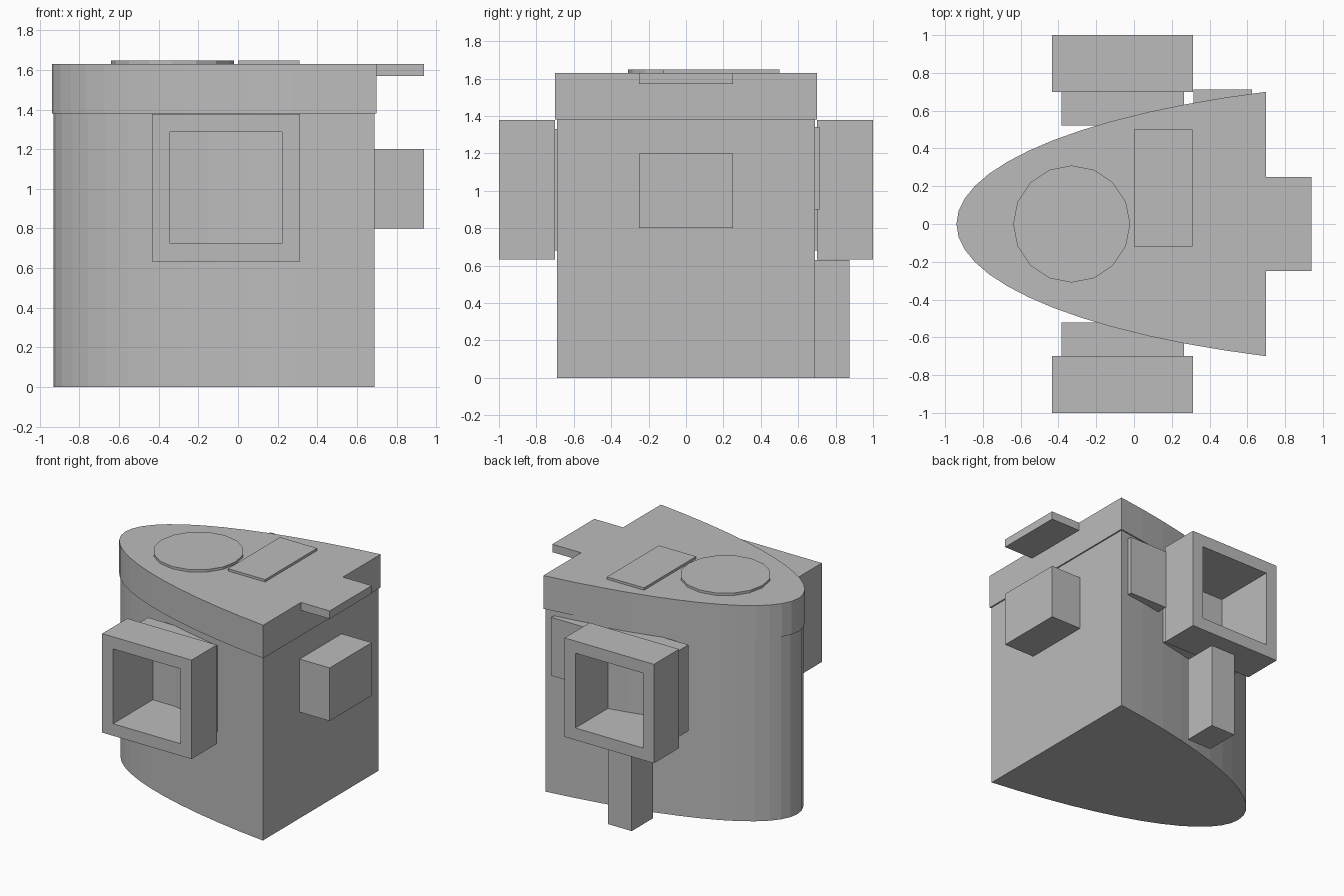
import bpy, bmesh, math

if "Cube" in bpy.data.objects:
    bpy.data.objects.remove(bpy.data.objects["Cube"])

grey = bpy.data.materials.new("plain_grey")
grey.diffuse_color = (0.5, 0.5, 0.5, 1)
grey.use_nodes = True
grey.node_tree.nodes["Principled BSDF"].inputs["Base Color"].default_value = grey.diffuse_color


def finish(name, bm):
    bmesh.ops.recalc_face_normals(bm, faces=bm.faces)
    me = bpy.data.meshes.new(name)
    bm.to_mesh(me)
    bm.free()
    me.materials.append(grey)
    ob = bpy.data.objects.new(name, me)
    bpy.context.collection.objects.link(ob)
    return ob


def loft(name, rings):
    """Skin a list of equal-length point rings and cap both ends."""
    bm = bmesh.new()
    vr = [[bm.verts.new(p) for p in ring] for ring in rings]
    n = len(vr[0])
    for a, b in zip(vr, vr[1:]):
        for i in range(n):
            j = (i + 1) % n
            bm.faces.new((a[i], a[j], b[j], b[i]))
    bm.faces.new(vr[0])
    bm.faces.new(vr[-1])
    return finish(name, bm)


def prism(name, outline, z0, z1):
    return loft(name, [[(x, y, z) for x, y in outline] for z in (z0, z1)])


def box(name, x0, x1, y0, y1, z0, z1):
    return prism(name, [(x0, y0), (x1, y0), (x1, y1), (x0, y1)], z0, z1)


def bullet(x_tip, x_flat, half, n=13):
    """Rounded nose pointing to -x, cut flat at x_flat (part of a long ellipse)."""
    a, top = 1.705, math.asin(0.910)
    k = 1 - math.cos(top)
    pts = []
    for i in range(-n, n + 1):
        t = top * i / n
        x = x_tip + (x_flat - x_tip) * (1 - math.cos(t)) / k
        pts.append((x, half * math.sin(t) / math.sin(top)))
    return pts


# Main body and the slightly wider lid
prism("body", bullet(-0.93, 0.69, 0.69), 0, 1.38)
prism("lid", bullet(-0.94, 0.70, 0.70), 1.38, 1.63)
box("lid_tab", 0.70, 0.94, -0.25, 0.25, 1.57, 1.63)

# Raised disc and plate on the lid
disc = [(-0.33 + 0.31 * math.cos(i * math.pi / 8), 0.31 * math.sin(i * math.pi / 8))
        for i in range(16)]
prism("top_disc", disc, 1.62, 1.648)
box("top_plate", 0.0, 0.31, -0.12, 0.50, 1.62, 1.648)

# Block on the flat end
box("end_block", 0.68, 0.94, -0.25, 0.25, 0.80, 1.20)


# Hollow side boxes: narrow neck, wide frame, deep square recess
def square(half, y):
    cx, cz = -0.06, 1.005
    return [(cx + sx * half, y, cz + sz * half)
            for sx, sz in ((-1, -1), (1, -1), (1, 1), (-1, 1))]


for side, s in (("front", -1), ("back", 1)):
    loft(side + "_side_box", [square(h, s * y) for h, y in (
        (0.325, 0.522), (0.325, 0.70), (0.373, 0.70),
        (0.373, 1.0), (0.282, 1.0), (0.282, 0.527))])

# Post under the back side box, and the panel beside it
box("support_post", -0.16, 0.04, 0.62, 0.875, 0, 0.63)
box("back_panel", 0.315, 0.625, 0.61, 0.713, 0.90, 1.34)
